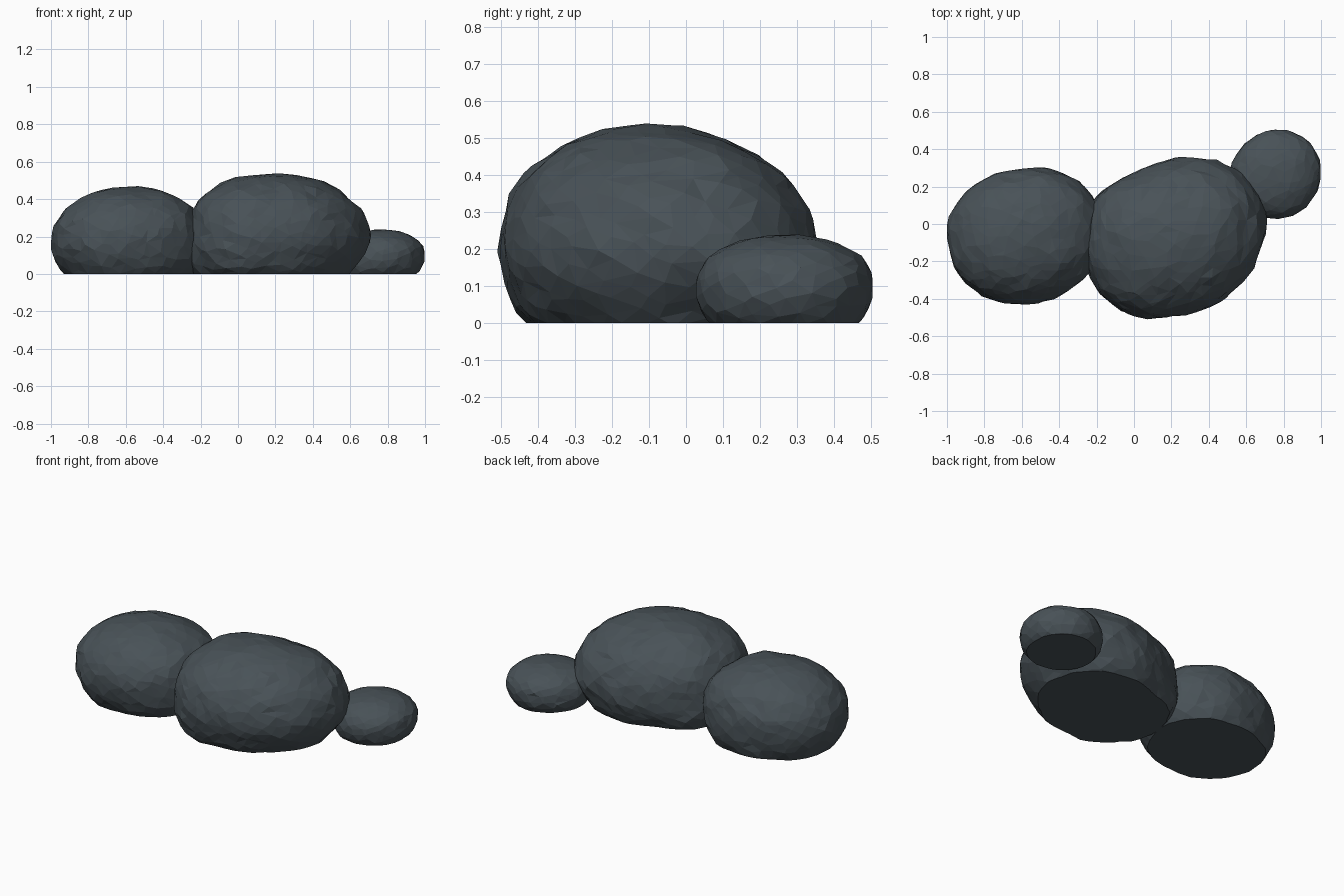
import bpy, bmesh, math, random
from mathutils import Vector, noise

if "Cube" in bpy.data.objects:
    bpy.data.objects.remove(bpy.data.objects["Cube"])

random.seed(7)

slate = bpy.data.materials.new("dark slate")
slate.diffuse_color = (0.066, 0.084, 0.096, 1)
slate.use_nodes = True
slate.node_tree.nodes["Principled BSDF"].inputs["Base Color"].default_value = slate.diffuse_color


def outline_radius(radii, ang):
    """Smooth periodic interpolation of radii given at equal angle steps."""
    n = len(radii)
    t = (ang % math.tau) / math.tau * n
    i, f = int(t), t - int(t)
    a, b, c, d = (radii[(i + k) % n] for k in (-1, 0, 1, 2))
    return b + 0.5 * f * (c - a + f * (2*a - 5*b + 4*c - d + f * (3*(b - c) + d - a)))


def rock(name, centre, radii, belly, up, down, lean, base_lean, boxy_x, boxy_y, count, seed):
    bm = bmesh.new()
    # irregular facets: hull of jittered, evenly spread directions
    for i in range(count):
        z = 1 - 2 * (i + 0.5) / count
        r = math.sqrt(1 - z * z)
        a = i * 2.399963
        j = Vector([random.uniform(-1, 1) for _ in range(3)]) / math.sqrt(count)
        bm.verts.new((Vector((r * math.cos(a), r * math.sin(a), z)) + j).normalized())
    bmesh.ops.convex_hull(bm, input=bm.verts[:])
    # shape each direction to the rock's plan outline and rounded profile
    for v in bm.verts:
        d = v.co.copy()
        h = math.hypot(d.x, d.y)
        ang = math.atan2(d.y, d.x)
        bump = 1 + 0.025 * noise.noise(d * 2.5 + Vector((seed, 0, 0))) \
                 + 0.025 * noise.noise(d * 6 + Vector((0, seed, 0)))
        p = boxy_y + (boxy_x - boxy_y) * math.cos(ang) ** 2
        r = outline_radius(radii, ang) * h ** p * bump
        s = math.copysign(abs(d.z) ** 0.93, d.z)
        z = belly + s * (up if s > 0 else down) * bump
        shift = lean if s > 0 else base_lean
        v.co = (centre[0] + r * math.cos(ang) + shift[0] * abs(s),
                centre[1] + r * math.sin(ang) + shift[1] * abs(s), z)
    # flat base on the ground
    bmesh.ops.bisect_plane(bm, geom=bm.verts[:] + bm.edges[:] + bm.faces[:],
                           plane_co=(0, 0, 0), plane_no=(0, 0, -1), clear_outer=True)
    bmesh.ops.holes_fill(bm, edges=[e for e in bm.edges if e.is_boundary], sides=0)
    bmesh.ops.recalc_face_normals(bm, faces=bm.faces[:])
    me = bpy.data.meshes.new(name)
    bm.to_mesh(me)
    bm.free()
    me.materials.append(slate)
    bpy.context.collection.objects.link(bpy.data.objects.new(name, me))


# large middle boulder
rock("large_boulder", (0.22, -0.07),
     [.48, .505, .465, .42, .405, .465, .485, .495, .475, .425, .42, .44],
     0.19, 0.343, 0.325, (-0.03, -0.02), (-0.07, 0.0), 0.84, 0.97, 620, 3.1)
# medium left boulder
rock("medium_boulder", (-0.6, -0.06),
     [.42, .43, .395, .36, .36, .385, .40, .40, .385, .37, .38, .41],
     0.18, 0.287, 0.33, (0.02, 0.0), (0.02, 0.02), 0.93, 0.95, 520, 8.4)
# small right stone
rock("small_stone", (0.765, 0.27),
     [.235, .24, .24, .24, .235, .24, .25, .25, .245, .24, .24, .235],
     0.10, 0.137, 0.17, (0.0, 0.0), (-0.01, -0.01), 0.9, 0.9, 240, 15.7)
